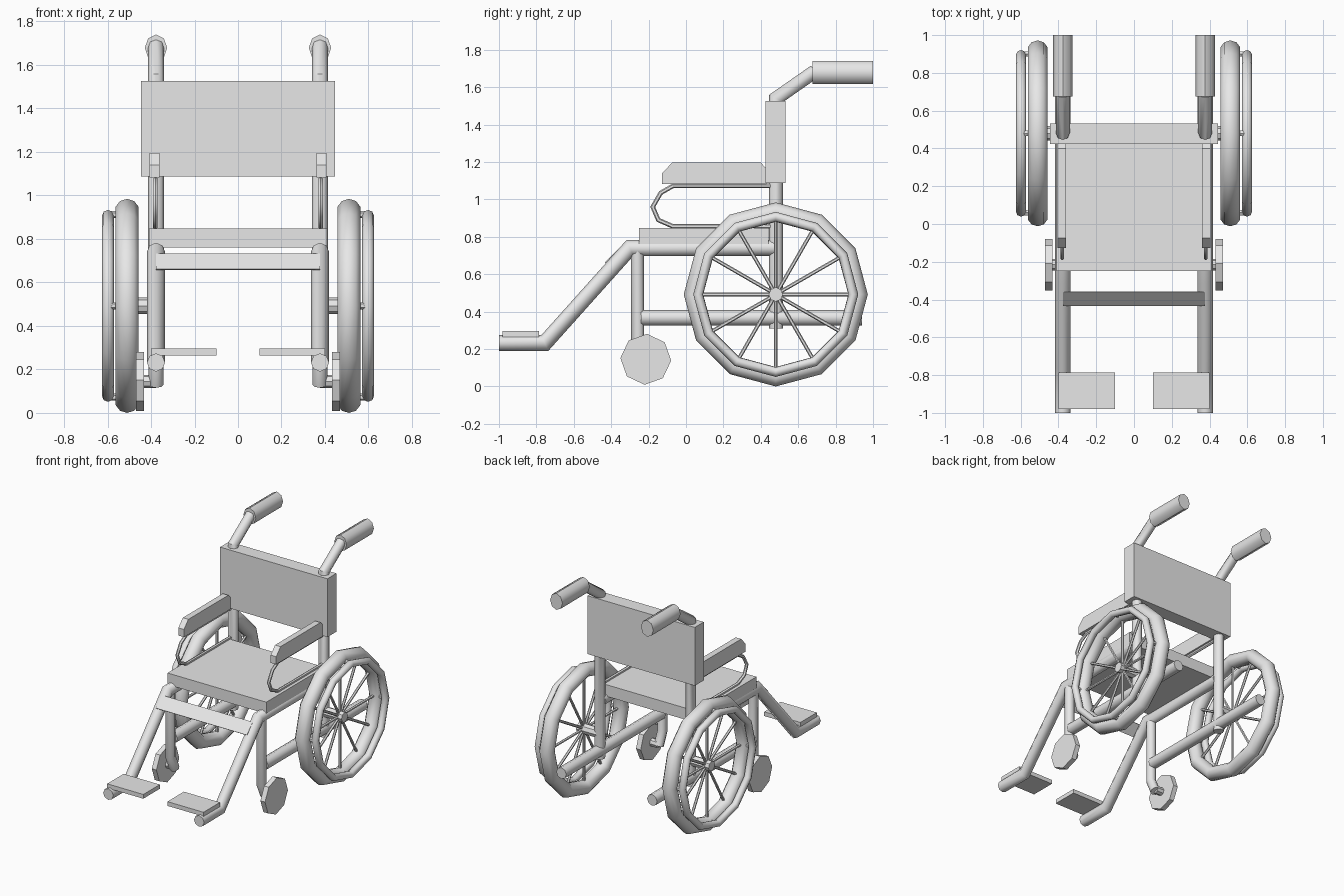
import bpy, bmesh, math
from mathutils import Vector, Matrix

if "Cube" in bpy.data.objects:
    bpy.data.objects.remove(bpy.data.objects["Cube"])

grey = bpy.data.materials.new("light_grey")
grey.diffuse_color = (0.8, 0.8, 0.8, 1)
grey.use_nodes = True
grey.node_tree.nodes["Principled BSDF"].inputs["Base Color"].default_value = grey.diffuse_color
smooth_parts = []


def finish(name, bm, mirror=True, smooth=False):
    """Turn a bmesh into a named object, mirrored across x = 0 if wanted."""
    bmesh.ops.recalc_face_normals(bm, faces=bm.faces)
    me = bpy.data.meshes.new(name)
    bm.to_mesh(me)
    bm.free()
    me.materials.append(grey)
    ob = bpy.data.objects.new(name, me)
    bpy.context.collection.objects.link(ob)
    if mirror:
        ob.modifiers.new("mirror", 'MIRROR')
    if smooth:
        smooth_parts.append(ob)
    return ob


def add_tube(bm, path, x, r, sides=8, xscale=1.0):
    """Sweep a round section along a (y, z) path at a fixed x, mitred at bends."""
    pts = [Vector(p) for p in path]
    rings = []
    for i, p in enumerate(pts):
        a = (p - pts[i - 1]).normalized() if i else (pts[1] - p).normalized()
        b = (pts[i + 1] - p).normalized() if i < len(pts) - 1 else a
        t = (a + b).normalized()
        n = Vector((-t.y, t.x)) / max(t.dot(a), 0.3)
        ring = []
        for k in range(sides):
            w = math.tau * k / sides
            q = p + n * (r * math.cos(w))
            ring.append(bm.verts.new((x + xscale * r * math.sin(w), q.x, q.y)))
        rings.append(ring)
    for r0, r1 in zip(rings, rings[1:]):
        for k in range(sides):
            j = (k + 1) % sides
            bm.faces.new((r0[k], r0[j], r1[j], r1[k]))
    bm.faces.new(rings[0])
    bm.faces.new(rings[-1])


def tube(name, path, x, r, sides=8, xscale=1.0):
    bm = bmesh.new()
    add_tube(bm, path, x, r, sides, xscale)
    return finish(name, bm, smooth=True)


def box(name, lo, hi, mirror=False):
    lo, hi = Vector(lo), Vector(hi)
    bm = bmesh.new()
    bmesh.ops.create_cube(bm, size=1, matrix=Matrix.Translation((lo + hi) / 2)
                          @ Matrix.Diagonal((*(hi - lo), 1)))
    return finish(name, bm, mirror)


def plate(name, outline, x0, x1, mirror=True):
    """Extrude a (y, z) outline from x0 to x1."""
    bm = bmesh.new()
    f = bm.faces.new([bm.verts.new((x0, y, z)) for y, z in outline])
    ext = bmesh.ops.extrude_face_region(bm, geom=[f])
    bmesh.ops.translate(bm, vec=(x1 - x0, 0, 0),
                        verts=[v for v in ext["geom"] if isinstance(v, bmesh.types.BMVert)])
    return finish(name, bm, mirror)


def circle(cy, cz, r, n, turn=0.0):
    return [(cy + r * math.sin(turn + math.tau * k / n),
             cz + r * math.cos(turn + math.tau * k / n)) for k in range(n)]


def ring(name, x, cy, cz, major, minor, xscale=1.0, n=12, sides=10):
    """Wheel-like ring around the x axis with vertices at top and bottom."""
    bm = bmesh.new()
    loops = []
    for s in range(sides):
        w = math.tau * s / sides
        loops.append([bm.verts.new((x + xscale * minor * math.sin(w), y, z))
                      for y, z in circle(cy, cz, major + minor * math.cos(w), n)])
    for s in range(sides):
        a, b = loops[s], loops[(s + 1) % sides]
        for k in range(n):
            j = (k + 1) % n
            bm.faces.new((a[k], a[j], b[j], b[k]))
    return finish(name, bm, smooth=True)


# Seat and backrest
box("seat", (-0.41, -0.25, 0.76), (0.41, 0.44, 0.847))
box("backrest", (-0.445, 0.424, 1.087), (0.445, 0.531, 1.525))

# Frame tubes
FX = 0.377
tube("seat_and_leg_tube", [(-1.0, 0.232), (-0.755, 0.232), (-0.30, 0.74), (0.47, 0.74)], FX, 0.042)
tube("lower_rail", [(-0.24, 0.367), (0.94, 0.367)], FX, 0.042)
tube("back_post", [(0.482, 0.31), (0.482, 1.54), (0.69, 1.685)], FX, 0.037)
tube("push_grip", [(0.676, 1.678), (0.99, 1.678), (1.0, 1.678)], FX, 0.062, 8, 0.83)
tube("front_post", [(-0.26, 0.74), (-0.26, 0.23), (-0.215, 0.13)], FX, 0.035)

# Flat bar across the sloping legs
plate("leg_crossbar", [(-0.434, 0.662), (-0.427, 0.656), (-0.357, 0.726), (-0.363, 0.733)],
      -FX, FX, mirror=False)

# Footplates
box("footplate", (0.10, -0.98, 0.265), (0.40, -0.785, 0.297), mirror=True)

# Front casters and their axles
plate("caster", circle(-0.215, 0.145, 0.136, 8, 0.05), 0.432, 0.47)
plate("caster_axle", circle(-0.215, 0.145, 0.03, 8), FX, 0.44)

# Armrests: chamfered pad on a thin bent tube
plate("armrest_pad", [(-0.127, 1.082), (-0.127, 1.14), (-0.075, 1.196), (0.40, 1.196),
                      (0.43, 1.165), (0.43, 1.082)], 0.36, 0.406)
tube("armrest_tube", [(0.48, 1.072), (-0.07, 1.072), (-0.135, 1.035), (-0.178, 0.96),
                      (-0.148, 0.89), (-0.07, 0.856), (0.48, 0.856)], 0.38, 0.012, 6)

# Rear wheels
WY, WZ, WX = 0.48, 0.492, 0.51
ring("tyre", WX, WY, WZ, 0.440, 0.052, 1.06)
ring("hand_rim", 0.598, WY, WZ, 0.415, 0.026, 1.05, sides=8)
plate("hub", circle(WY, WZ, 0.038, 8), FX, 0.55)
bm = bmesh.new()
for y, z in circle(WY, WZ, 0.40, 12):
    add_tube(bm, [(WY, WZ), (y, z)], WX, 0.01, 6)
finish("spokes", bm, smooth=True)

# Short pegs joining the hand rim to the tyre
for k, (y, z) in enumerate(circle(WY, WZ, 0.42, 4)):
    plate("hand_rim_peg_%d" % (k + 1), circle(y, z, 0.016, 6), 0.54, 0.585)

# Soften the round parts, keeping end caps sharp
bpy.ops.object.select_all(action='DESELECT')
for ob in smooth_parts:
    ob.select_set(True)
bpy.context.view_layer.objects.active = smooth_parts[0]
bpy.ops.object.shade_smooth_by_angle(angle=math.radians(50))
